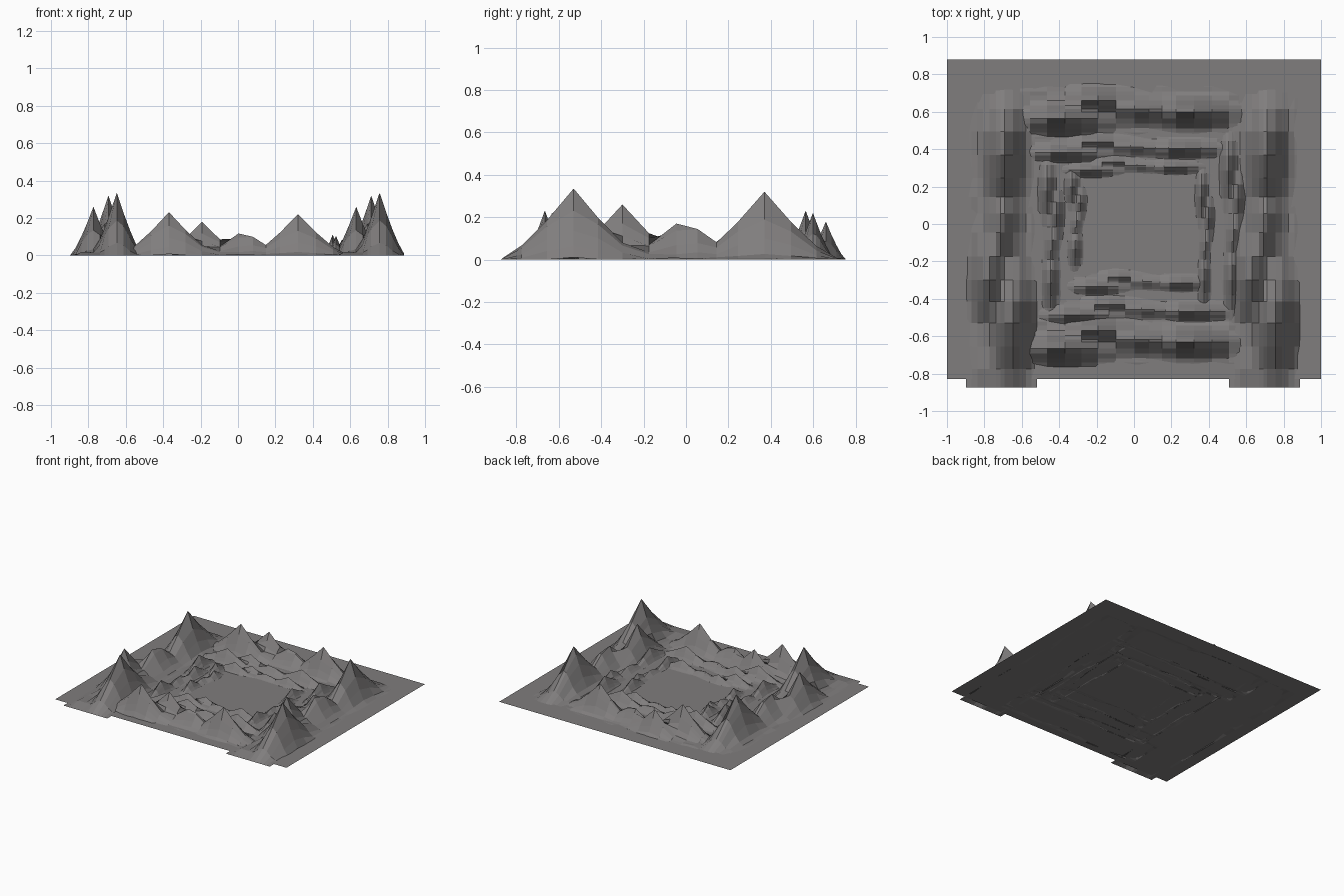
import bpy, bmesh, math, random
from mathutils import Matrix

if "Cube" in bpy.data.objects:
    bpy.data.objects.remove(bpy.data.objects["Cube"])

# Peaks of one mountain range: across, along, height, half width, half length
PEAKS = [(0.06, -0.455, 0.335, 0.14, 0.345),
         (-0.065, -0.225, 0.26, 0.125, 0.29),
         (-0.005, 0.03, 0.17, 0.13, 0.26),
         (0.005, 0.13, 0.16, 0.13, 0.22),
         (0.015, 0.445, 0.32, 0.135, 0.345)]
COLS = [-0.19, -0.16, -0.13, -0.1, -0.065, -0.03, -0.005, 0.015, 0.06, 0.095, 0.13, 0.16, 0.19]
ROWS = [-0.8, -0.7, -0.58, -0.455, -0.34, -0.225, -0.1, 0.03, 0.13, 0.22, 0.32, 0.445, 0.57, 0.69, 0.8]

ROCK = bpy.data.materials.new("dark_rock")
ROCK.diffuse_color = (0.215, 0.206, 0.206, 1)
ROCK.use_nodes = True
ROCK.node_tree.nodes["Principled BSDF"].inputs["Base Color"].default_value = ROCK.diffuse_color


def height(x, y, rng):
    h = 0.0
    for px, py, ph, rx, ry in PEAKS:
        r = math.hypot((x - px) / rx, (y - py) / ry)
        if r < 1:
            h = max(h, ph * (1 - r) ** 1.3)
    # low foothills around the peaks
    edge = max(0, min(1 - abs(x) / 0.19, (0.8 - abs(y)) / 0.3))
    return max(h, min(edge, 0.5) * rng.uniform(0.01, 0.06))


def range_mesh():
    rng = random.Random(4)
    bm = bmesh.new()
    grid = [[bm.verts.new((x, y, height(x, y, rng))) for x in COLS] for y in ROWS]
    for j in range(len(ROWS) - 1):
        for i in range(len(COLS) - 1):
            bm.faces.new((grid[j][i], grid[j][i + 1], grid[j + 1][i + 1], grid[j + 1][i]))
    me = bpy.data.meshes.new("mountain_range")
    bm.to_mesh(me)
    bm.free()
    me.materials.append(ROCK)
    return me


MESH = range_mesh()


def mountain_range(name, x, y, turn, width, length, tall):
    ob = bpy.data.objects.new(name, MESH.copy())
    bpy.context.collection.objects.link(ob)
    ob.data.transform(Matrix.Diagonal((width, length, tall, 1)))
    ob.rotation_euler.z = math.radians(turn)
    ob.location = (x, y, 0)


# Flat ground sheet
bpy.ops.mesh.primitive_plane_add(size=2, location=(0, 0.025, 0.004))
ground = bpy.context.object
ground.name = "ground_sheet"
ground.scale = (1, 0.855, 1)
ground.data.materials.append(ROCK)

# Tall outer ranges
mountain_range("right_range", 0.697, -0.075, 0, 1, 1, 1)
mountain_range("left_range", -0.708, -0.075, 0, 1, 1, 1)
mountain_range("front_range", -0.02, -0.62, -90, 0.76, 0.767, 0.69)
mountain_range("back_range", -0.02, 0.61, -90, 0.76, 0.767, 0.69)

# Middle ring of foothills
mountain_range("front_foothills", 0.02, -0.46, -90, 0.45, 0.68, 0.33)
mountain_range("back_foothills", -0.04, 0.41, -90, 0.45, 0.7, 0.33)
mountain_range("right_foothills", 0.53, -0.01, 180, 0.4, 0.65, 0.33)
mountain_range("left_foothills", -0.44, -0.07, 180, 0.4, 0.55, 0.33)

# Low inner ring
mountain_range("front_inner_hills", 0.03, -0.31, -90, 0.4, 0.5, 0.24)
mountain_range("back_inner_hills", 0.0, 0.31, -90, 0.35, 0.5, 0.22)
mountain_range("right_inner_hills", 0.38, -0.08, 180, 0.3, 0.5, 0.24)
mountain_range("left_inner_hills", -0.31, 0.03, 180, 0.35, 0.37, 0.24)
